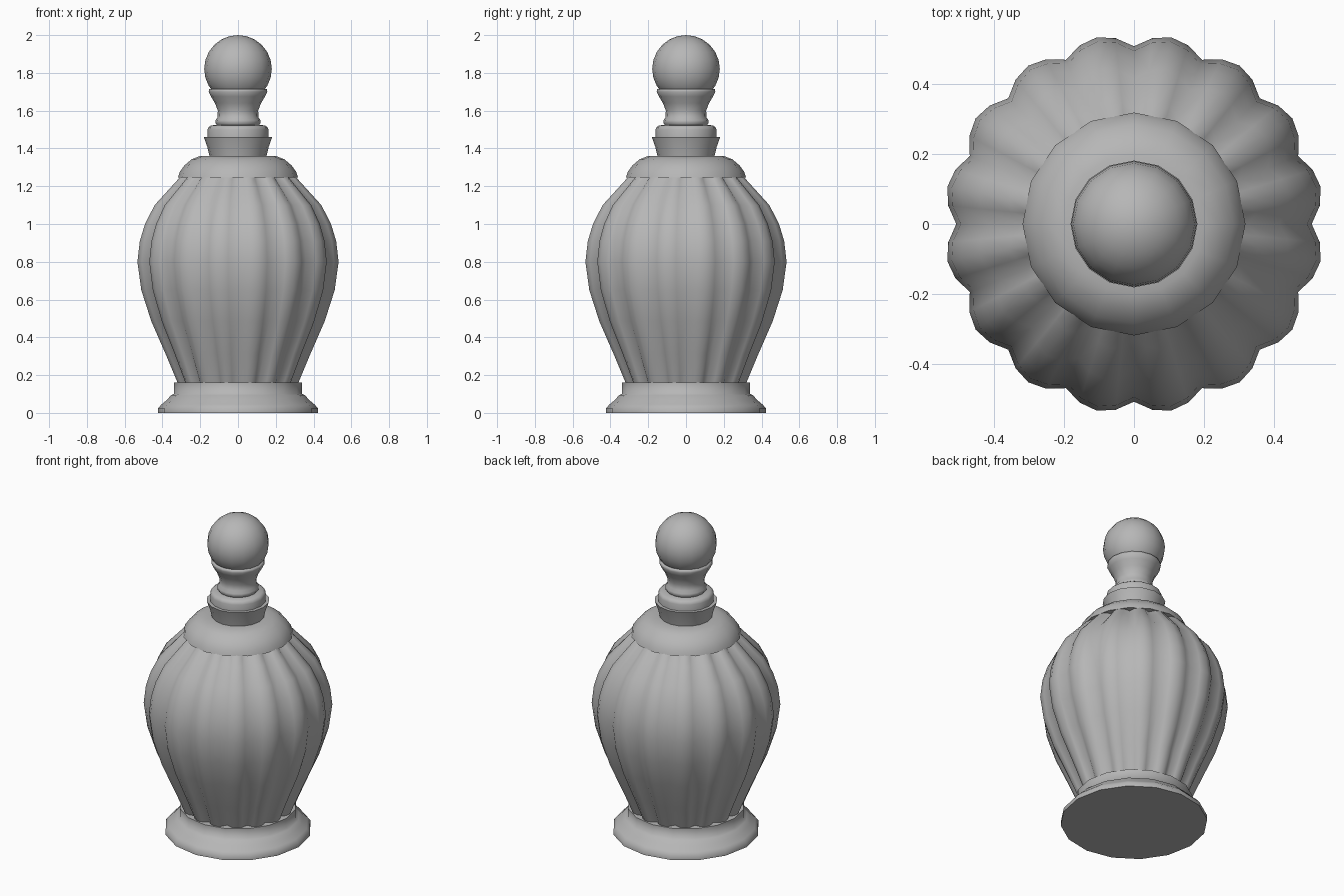
import bpy, bmesh, math

if "Cube" in bpy.data.objects:
    bpy.data.objects.remove(bpy.data.objects["Cube"])

# Mid grey shared by all parts
grey = bpy.data.materials.new("mid_grey")
grey.diffuse_color = (0.47, 0.47, 0.47, 1)
grey.use_nodes = True
grey.node_tree.nodes["Principled BSDF"].inputs["Base Color"].default_value = grey.diffuse_color


def finish(obj, angle):
    """Apply the grey and smooth everything but the sharp edges."""
    obj.data.materials.append(grey)
    bpy.ops.object.select_all(action='DESELECT')
    obj.select_set(True)
    bpy.context.view_layer.objects.active = obj
    bpy.ops.object.shade_smooth_by_angle(angle=math.radians(angle))


def lathe(name, profile, sides=16, flutes=0, depth=0.0, cap_bottom=False, angle=85):
    """Spin an (r, z) profile around z; flutes carve rounded ribs of the given depth."""
    bm = bmesh.new()
    rings = []
    for r, z in profile:
        ring = []
        for i in range(sides):
            a = 2 * math.pi * i / sides
            cut = depth * (1 - abs(math.sin(flutes * a / 2))) if flutes else 0
            ring.append(bm.verts.new(((r - cut) * math.cos(a), (r - cut) * math.sin(a), z)))
        rings.append(ring)
    for lo, hi in zip(rings, rings[1:]):
        for i in range(sides):
            j = (i + 1) % sides
            bm.faces.new((lo[i], lo[j], hi[j], hi[i]))
    if cap_bottom:
        bm.faces.new(rings[0][::-1])
    mesh = bpy.data.meshes.new(name)
    bm.to_mesh(mesh)
    bm.free()
    obj = bpy.data.objects.new(name, mesh)
    bpy.context.collection.objects.link(obj)
    finish(obj, angle)
    return obj


# Stepped foot
lathe("base", [(0.423, 0), (0.423, 0.025), (0.405, 0.045), (0.375, 0.07), (0.355, 0.094),
               (0.338, 0.102), (0.338, 0.16), (0.28, 0.16)], cap_bottom=True)

# Ribbed vessel
lathe("fluted_body", [(0.322, 0.15), (0.39, 0.31), (0.468, 0.485), (0.522, 0.65), (0.543, 0.8),
                      (0.53, 0.91), (0.502, 1.0), (0.45, 1.1), (0.362, 1.195), (0.311, 1.25)],
      sides=64, flutes=16, depth=0.036)

# Rounded shoulder
lathe("shoulder_collar", [(0.26, 1.245), (0.318, 1.246), (0.309, 1.275), (0.284, 1.31),
                          (0.245, 1.343), (0.2, 1.36), (0.14, 1.36)], angle=60)

# Flared mouth
lathe("mouth", [(0.15, 1.355), (0.163, 1.41), (0.181, 1.46), (0.14, 1.46)])

# Stopper disc and waisted stem
lathe("stopper_disc", [(0.161, 1.455), (0.161, 1.5), (0.156, 1.513), (0.143, 1.522), (0.1, 1.525)])
lathe("stopper_stem", [(0.11, 1.522), (0.12, 1.535), (0.119, 1.55), (0.108, 1.565), (0.107, 1.6),
                       (0.122, 1.64), (0.143, 1.675), (0.155, 1.7), (0.153, 1.715), (0.11, 1.717)])

# Ball knob
bpy.ops.mesh.primitive_uv_sphere_add(segments=16, ring_count=12, radius=0.179, location=(0, 0, 1.821))
ball = bpy.context.object
ball.name = "stopper_ball"
finish(ball, 60)
